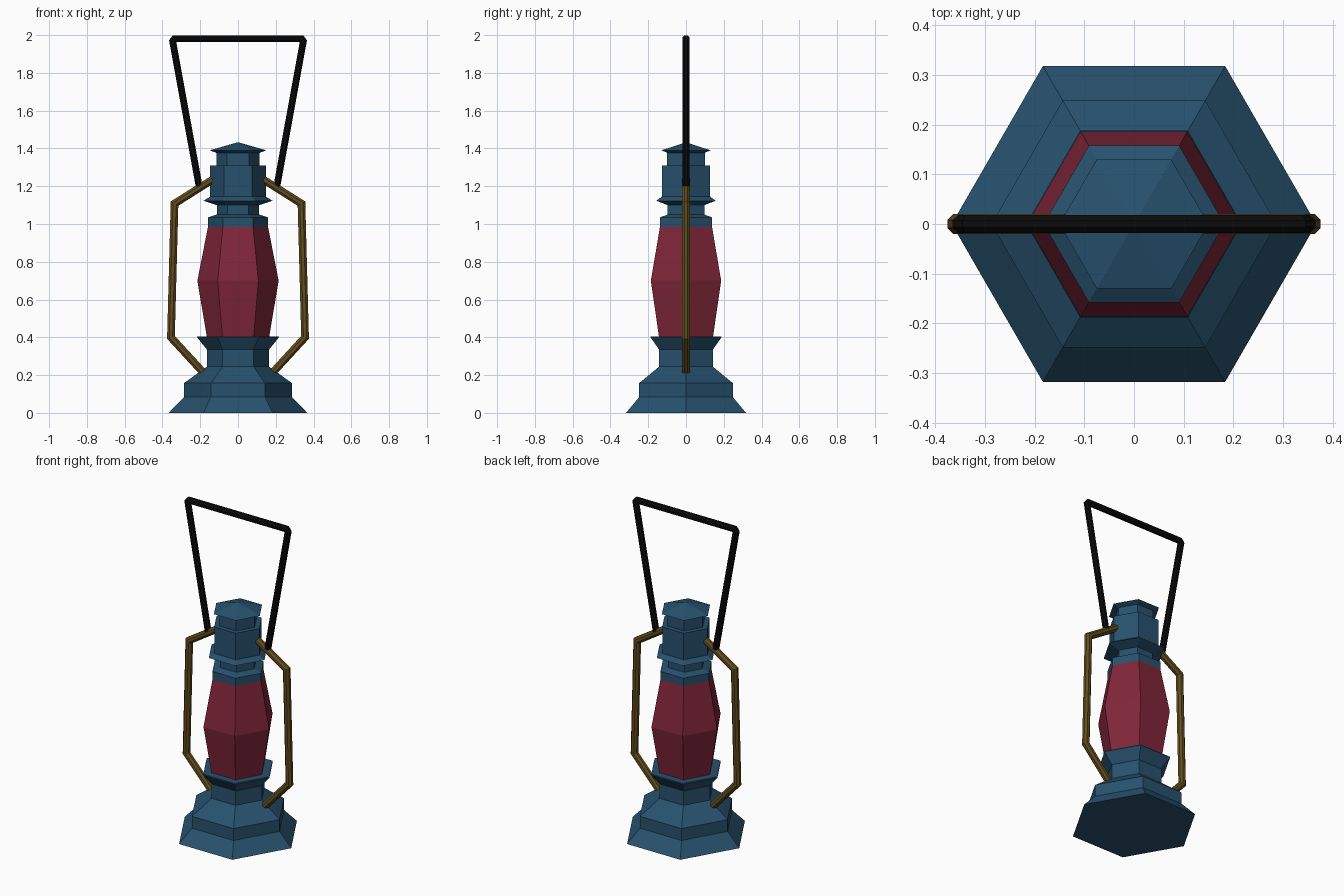
import bpy, bmesh, math
from mathutils import Vector

cube = bpy.data.objects.get("Cube")
if cube:
    bpy.data.objects.remove(cube, do_unlink=True)


def material(name, rgb):
    m = bpy.data.materials.new(name)
    m.use_nodes = True
    m.diffuse_color = (*rgb, 1)
    m.node_tree.nodes["Principled BSDF"].inputs["Base Color"].default_value = (*rgb, 1)
    return m


blue = material("blue paint", (0.02, 0.083, 0.155))
red = material("red glass", (0.215, 0.019, 0.041))
brass = material("dark brass", (0.125, 0.075, 0.013))
black = material("black", (0.003, 0.003, 0.003))


def finish(bm, name, mat):
    bmesh.ops.recalc_face_normals(bm, faces=bm.faces)
    mesh = bpy.data.meshes.new(name)
    bm.to_mesh(mesh)
    bm.free()
    mesh.materials.append(mat)
    ob = bpy.data.objects.new(name, mesh)
    bpy.context.collection.objects.link(ob)
    return ob


def skin(name, rings, mat):
    """Bridge equal rings of points and cap both ends."""
    bm = bmesh.new()
    loops = [[bm.verts.new(p) for p in ring] for ring in rings]
    n = len(loops[0])
    for a, b in zip(loops, loops[1:]):
        for i in range(n):
            j = (i + 1) % n
            bm.faces.new((a[i], a[j], b[j], b[i]))
    bm.faces.new(loops[0])
    bm.faces.new(loops[-1])
    bmesh.ops.remove_doubles(bm, verts=bm.verts, dist=0.0001)
    return finish(bm, name, mat)


def hexagon(name, profile, mat):
    """Six-sided body from (radius, height) pairs, corners on the x axis."""
    angles = [math.radians(60 * i) for i in range(6)]
    return skin(name, [[(r * math.cos(a), r * math.sin(a), z) for a in angles]
                       for r, z in profile], mat)


def tube(name, path, radius, mat, sides=8):
    """Mitred tube along an (x, z) path."""
    pts = [Vector((x, 0, z)) for x, z in path]
    y = Vector((0, 1, 0))
    rings = []
    for i, p in enumerate(pts):
        d_in = (p - pts[i - 1]).normalized() if i else None
        d_out = (pts[i + 1] - p).normalized() if i < len(pts) - 1 else d_in
        d_in = d_in or d_out
        mid = (d_in + d_out).normalized()
        side = mid.cross(y) / mid.dot(d_in)
        rings.append([p + radius * (math.cos(a) * side + math.sin(a) * y)
                      for a in (math.tau * (k + 0.5) / sides for k in range(sides))])
    return skin(name, rings, mat)


# Stepped foot with flared glass holder
hexagon("base", [(0.367, 0), (0.287, 0.083), (0.287, 0.157), (0.164, 0.245),
                 (0.164, 0.335), (0.217, 0.4), (0.215, 0.405), (0.15, 0.405)], blue)

# Glass globe
hexagon("glass", [(0.164, 0.395), (0.215, 0.7), (0.159, 0.985)], red)

# Upper collar, vent ring and chimney
hexagon("chimney", [(0.159, 0.985), (0.159, 1.035), (0.112, 1.05), (0.112, 1.1),
                    (0.182, 1.123), (0.148, 1.145), (0.148, 1.31), (0.115, 1.31),
                    (0.115, 1.385)], blue)

# Pointed lid
hexagon("lid", [(0.115, 1.377), (0.15, 1.39), (0.0, 1.433)], blue)

# Side wires
for side, sx in (("left", 1), ("right", -1)):
    tube(side + "_side_wire", [(sx * x, z) for x, z in
         ((0.135, 1.235), (0.336, 1.108), (0.355, 0.4), (0.185, 0.215))], 0.022, brass)

# Carrying handle with clipped corners
half = [(0.206, 1.2), (0.346, 1.968), (0.336, 1.981)]
tube("handle", half + [(-x, z) for x, z in reversed(half)], 0.0195, black)
